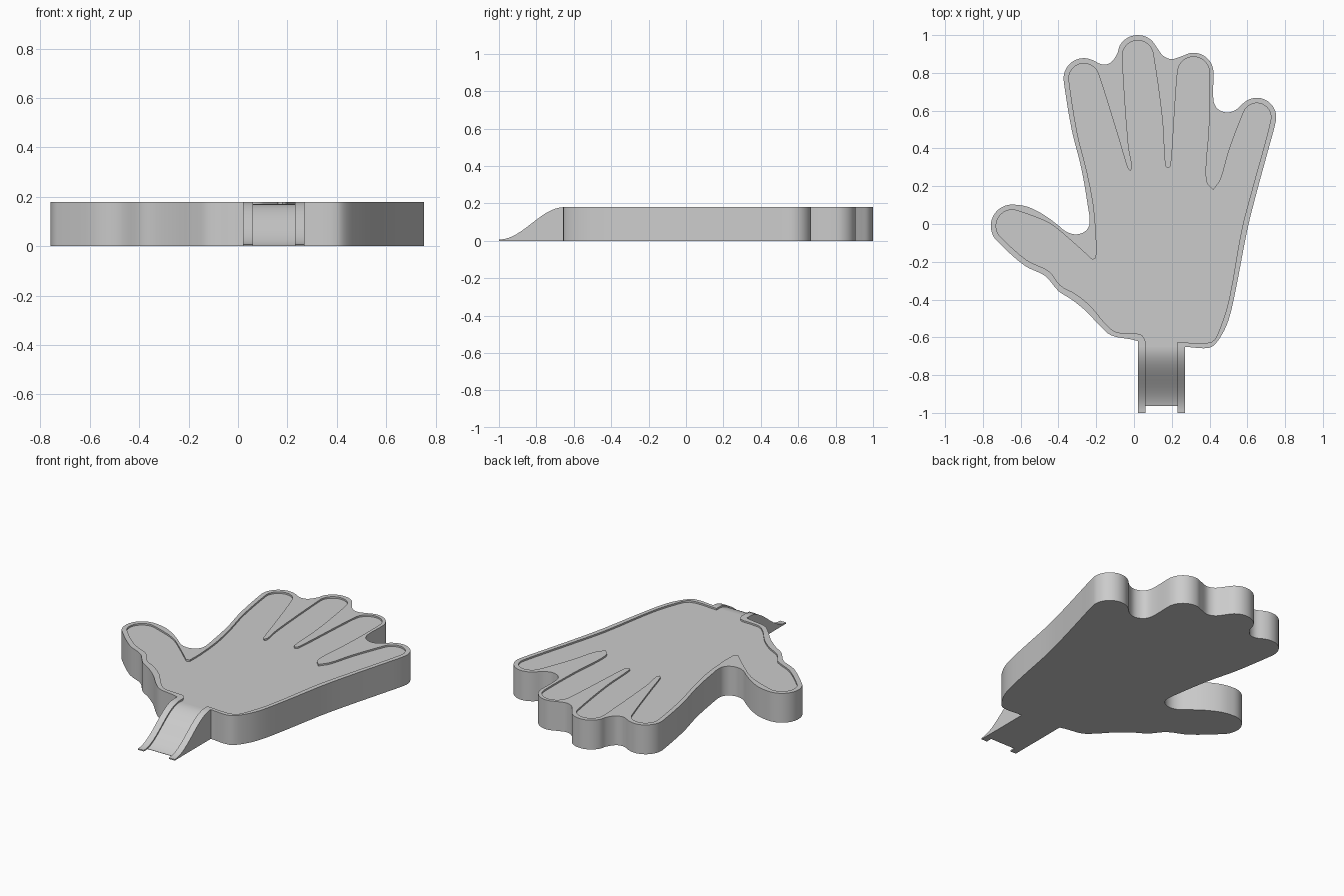
import bpy
import bmesh
from math import cos, sin, pi, radians
from mathutils import Vector

cube = bpy.data.objects.get("Cube")
if cube:
    bpy.data.objects.remove(cube, do_unlink=True)

HEIGHT = 0.18      # slab thickness
RECESS = 0.01      # depth of the sunken palm
RIM = 0.028        # rim width around the fingertips
WRIST_Y = -0.65    # where the ramp joins the hand

grey = bpy.data.materials.new("plain grey")
grey.use_nodes = True
colour = (0.6, 0.6, 0.6, 1)
grey.diffuse_color = colour
grey.node_tree.nodes["Principled BSDF"].inputs["Base Color"].default_value = colour

# Fingertip circles: centre x, centre y, radius
TIPS = {
    "little": (0.65, 0.565, 0.103),
    "ring": (0.315, 0.80, 0.106),
    "middle": (0.02, 0.89, 0.11),
    "index": (-0.265, 0.77, 0.108),
    "thumb": (-0.645, -0.01, 0.113),
}


def tip(name, start, end, inset=0.0, count=7):
    """Arc of points around a fingertip."""
    x, y, r = TIPS[name]
    angles = [radians(start + (end - start) * i / (count - 1)) for i in range(count)]
    return [(x + (r - inset) * cos(a), y + (r - inset) * sin(a)) for a in angles]


def smooth_path(points, steps=4):
    """Open spline through the points, kept sharp at hard corners."""
    pts = [Vector(p) for p in points]
    tangents = []
    for i, p in enumerate(pts):
        before, after = pts[max(i - 1, 0)], pts[min(i + 1, len(pts) - 1)]
        a, b = p - before, after - p
        corner = a.length and b.length and a.angle(b) > radians(60)
        tangents.append(None if corner else (a + b) / (a.length + b.length))
    path = []
    for i in range(len(pts) - 1):
        p, q = pts[i], pts[i + 1]
        chord = q - p
        m = chord if tangents[i] is None else tangents[i] * chord.length
        n = chord if tangents[i + 1] is None else tangents[i + 1] * chord.length
        for k in range(steps):
            t = k / steps
            s = t * t * (3 - 2 * t)
            path.append(p * (1 - s) + q * s + m * t * (1 - t) ** 2 - n * t * t * (1 - t))
    return path + [pts[-1]]


def finish(bm, name):
    bmesh.ops.recalc_face_normals(bm, faces=bm.faces)
    mesh = bpy.data.meshes.new(name)
    bm.to_mesh(mesh)
    bm.free()
    mesh.materials.append(grey)
    mesh.shade_smooth()
    mesh.set_sharp_from_angle(angle=radians(30))
    obj = bpy.data.objects.new(name, mesh)
    bpy.context.collection.objects.link(obj)
    return obj


# Outer silhouette, counter-clockwise from the right of the wrist
outer = smooth_path(
    [(0.27, WRIST_Y), (0.40, -0.655), (0.45, -0.61), (0.50, -0.51), (0.54, -0.34),
     (0.60, -0.03), (0.65, 0.17), (0.71, 0.39)]
    + tip("little", -10, 130)
    + [(0.54, 0.605), (0.49, 0.59), (0.44, 0.612), (0.42, 0.66)]
    + tip("ring", 0, 120)
    + [(0.20, 0.873), (0.155, 0.89)]
    + tip("middle", 25, 175)
    + [(-0.125, 0.853), (-0.17, 0.845)]
    + tip("index", 65, 190)
    + [(-0.33, 0.50), (-0.28, 0.30), (-0.245, 0.10), (-0.235, 0.0), (-0.26, -0.04),
       (-0.31, -0.055), (-0.36, -0.04), (-0.41, 0.0), (-0.48, 0.05), (-0.56, 0.09)]
    + tip("thumb", 85, 220)
    + [(-0.58, -0.22), (-0.47, -0.275), (-0.40, -0.355), (-0.33, -0.40), (-0.25, -0.465),
       (-0.18, -0.54), (-0.12, -0.59), (-0.02, -0.61), (0.02, -0.62), (0.02, WRIST_Y)])

# Inner edge of the rim, with slim webs between the fingers
inner = smooth_path(
    [(0.23, WRIST_Y), (0.23, -0.625), (0.41, -0.625), (0.46, -0.54), (0.505, -0.39),
     (0.57, -0.03), (0.63, 0.20), (0.68, 0.38)]
    + tip("little", -10, 160, RIM)
    + [(0.50, 0.38), (0.46, 0.24), (0.42, 0.18), (0.385, 0.22), (0.38, 0.31), (0.395, 0.50)]
    + tip("ring", 0, 180, RIM - 0.007)
    + [(0.215, 0.60), (0.195, 0.31), (0.18, 0.295), (0.165, 0.31), (0.15, 0.55)]
    + tip("middle", 10, 185, RIM)
    + [(-0.03, 0.42), (-0.01, 0.30), (-0.02, 0.28), (-0.035, 0.30), (-0.08, 0.45)]
    + tip("index", 20, 190, RIM)
    + [(-0.30, 0.48), (-0.25, 0.28), (-0.215, 0.10), (-0.20, -0.08), (-0.20, -0.18),
       (-0.22, -0.19), (-0.33, -0.09), (-0.45, 0.005)]
    + tip("thumb", 70, 215, RIM)
    + [(-0.57, -0.19), (-0.45, -0.25), (-0.39, -0.325), (-0.31, -0.37), (-0.23, -0.435),
       (-0.15, -0.53), (-0.10, -0.57), (-0.03, -0.58), (0.035, -0.585), (0.06, -0.62),
       (0.06, WRIST_Y)])


def build_hand():
    """Solid slab with a raised rim around a sunken palm."""
    bm = bmesh.new()

    def ring(path, z):
        return [bm.verts.new((p.x, p.y, z)) for p in path]

    def wall(low, high):
        for i in range(len(low) - 1):
            bm.faces.new((low[i], low[i + 1], high[i + 1], high[i]))

    bottom, top = ring(outer, 0), ring(outer, HEIGHT)
    lip, floor = ring(inner, HEIGHT), ring(inner, HEIGHT - RECESS)
    wall(bottom, top)
    wall(floor, lip)
    bm.faces.new(bottom)
    bm.faces.new(floor)
    bm.faces.new(top + lip[::-1])
    bm.faces.new((bottom[-1], bottom[0], top[0], lip[0],
                  floor[0], floor[-1], lip[-1], top[-1]))
    return finish(bm, "hand_slab")


def build_ramp(name, x0, x1, drop):
    """S-curved strip from the wrist down to the ground."""
    steps, length, toe = 28, 0.35, 0.007
    profile = []
    for i in range(steps + 1):
        t = i / steps
        z = toe + (HEIGHT - toe) * (1 + cos(pi * t)) / 2 - drop
        if z > 0:
            profile.append((WRIST_Y - length * t, z))
    profile += [(profile[-1][0], 0), (WRIST_Y, 0)]
    bm = bmesh.new()
    face = bm.faces.new([bm.verts.new((x0, y, z)) for y, z in profile])
    moved = bmesh.ops.extrude_face_region(bm, geom=[face], use_keep_orig=True)["geom"]
    verts = [v for v in moved if isinstance(v, bmesh.types.BMVert)]
    bmesh.ops.translate(bm, verts=verts, vec=(x1 - x0, 0, 0))
    return finish(bm, name)


build_hand()
build_ramp("ramp_floor", 0.06, 0.23, RECESS)
build_ramp("ramp_right_rail", 0.02, 0.06, 0)
build_ramp("ramp_left_rail", 0.23, 0.27, 0)
